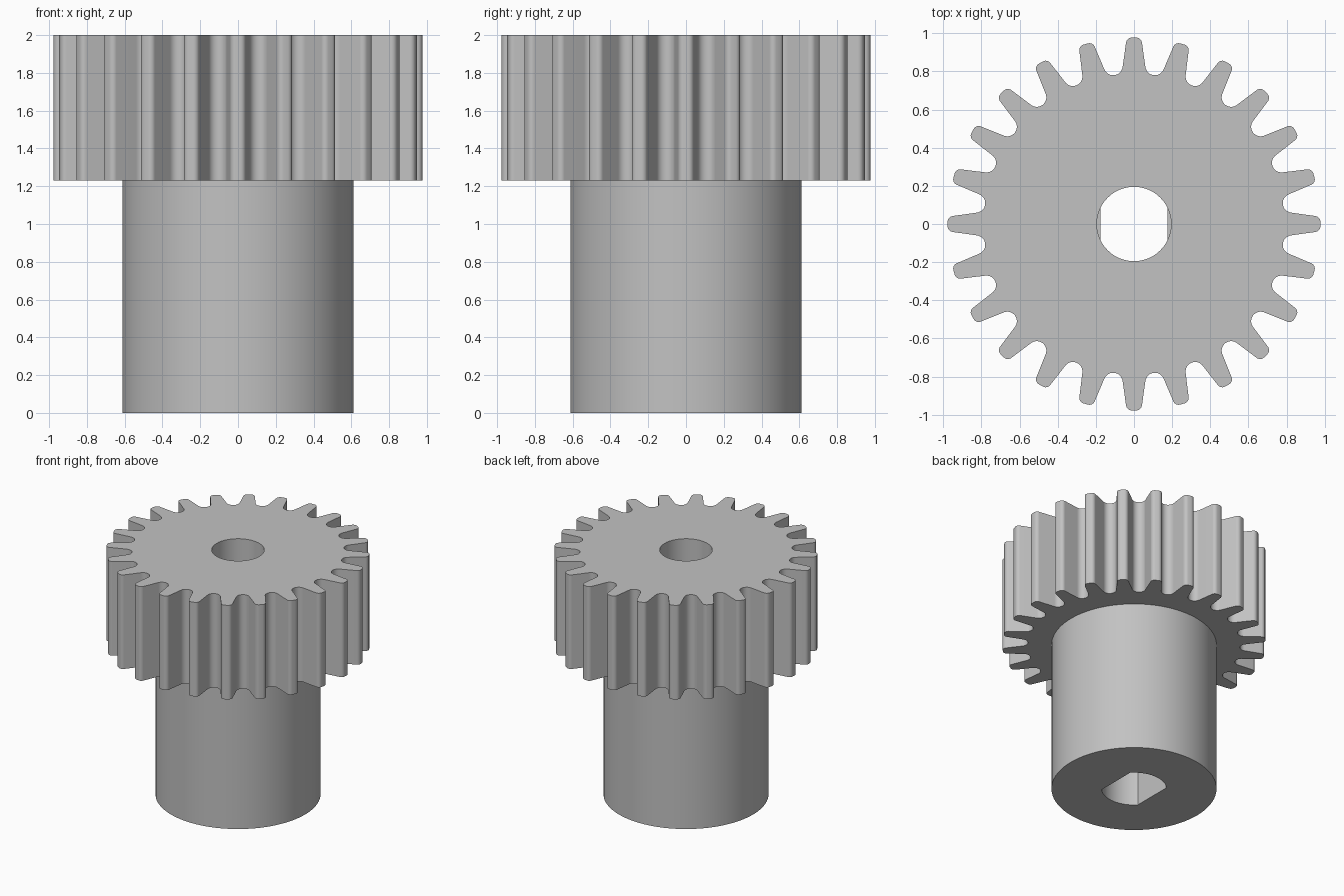
import bpy
from math import sin, cos, radians, pi, asin

TEETH = 24
GEAR_BOTTOM, TOP = 1.23, 2.0

if "Cube" in bpy.data.objects:
    bpy.data.objects.remove(bpy.data.objects["Cube"])

# One plain grey for the whole part
grey = bpy.data.materials.new("plain_grey")
grey.use_nodes = True
colour = (0.54, 0.54, 0.54, 1)
grey.diffuse_color = colour
grey.node_tree.nodes["Principled BSDF"].inputs["Base Color"].default_value = colour


def arc(cx, cy, r, start, end, steps):
    """Points along an arc, angles in degrees, both ends included."""
    angles = [radians(start + (end - start) * i / steps) for i in range(steps + 1)]
    return [(cx + r * cos(a), cy + r * sin(a)) for a in angles]


def circle(r, steps):
    return arc(0, 0, r, 0, 360, steps)[:-1]


def gear_outline():
    """Rounded teeth with rounded roots, one half tooth mirrored and repeated."""
    half_pitch = pi / TEETH
    root_x, root_y = 0.837 * sin(half_pitch), 0.837 * cos(half_pitch)
    tip = arc(0.012, 0.947, 0.03, 90, 9, 6)
    root = arc(root_x, root_y, 0.05, 189, 270 - 180 / TEETH, 6)
    half = tip + root
    tooth = [(-x, y) for x, y in reversed(half[:-1])] + half
    points = []
    for i in range(TEETH):
        a = -2 * half_pitch * i
        points += [(x * cos(a) - y * sin(a), x * sin(a) + y * cos(a)) for x, y in tooth]
    return points


def double_d(r, flat):
    """Round bore with two flats facing x."""
    a = 90 - asin(flat / r) * 180 / pi
    return arc(0, 0, r, a, 180 - a, 20) + arc(0, 0, r, 180 + a, 360 - a, 20)


def prism(name, outlines, bottom, top):
    """Extrude an outline with its hole between two heights."""
    curve = bpy.data.curves.new(name, "CURVE")
    curve.dimensions = "2D"
    curve.fill_mode = "BOTH"
    curve.extrude = (top - bottom) / 2
    for outline in outlines:
        spline = curve.splines.new("POLY")
        spline.points.add(len(outline) - 1)
        for point, (x, y) in zip(spline.points, outline):
            point.co = (x, y, 0, 1)
        spline.use_cyclic_u = True
    obj = bpy.data.objects.new(name, curve)
    obj.location.z = (bottom + top) / 2
    bpy.context.collection.objects.link(obj)
    bpy.ops.object.select_all(action="DESELECT")
    obj.select_set(True)
    bpy.context.view_layer.objects.active = obj
    bpy.ops.object.convert(target="MESH")
    obj = bpy.context.object
    obj.name = name
    # Weld the caps to the walls and face everything outwards
    bpy.ops.object.mode_set(mode="EDIT")
    bpy.ops.mesh.select_all(action="SELECT")
    bpy.ops.mesh.remove_doubles(threshold=0.0001)
    bpy.ops.mesh.normals_make_consistent(inside=False)
    bpy.ops.object.mode_set(mode="OBJECT")
    obj.data.materials.clear()
    obj.data.materials.append(grey)
    bpy.ops.object.shade_smooth_by_angle(angle=radians(30))


# Toothed wheel with a round bore, on a hub with a double-flat bore
prism("gear_wheel", [gear_outline(), circle(0.195, 48)], GEAR_BOTTOM, TOP)
prism("hub", [circle(0.612, 96), double_d(0.24, 0.175)], 0, GEAR_BOTTOM)
